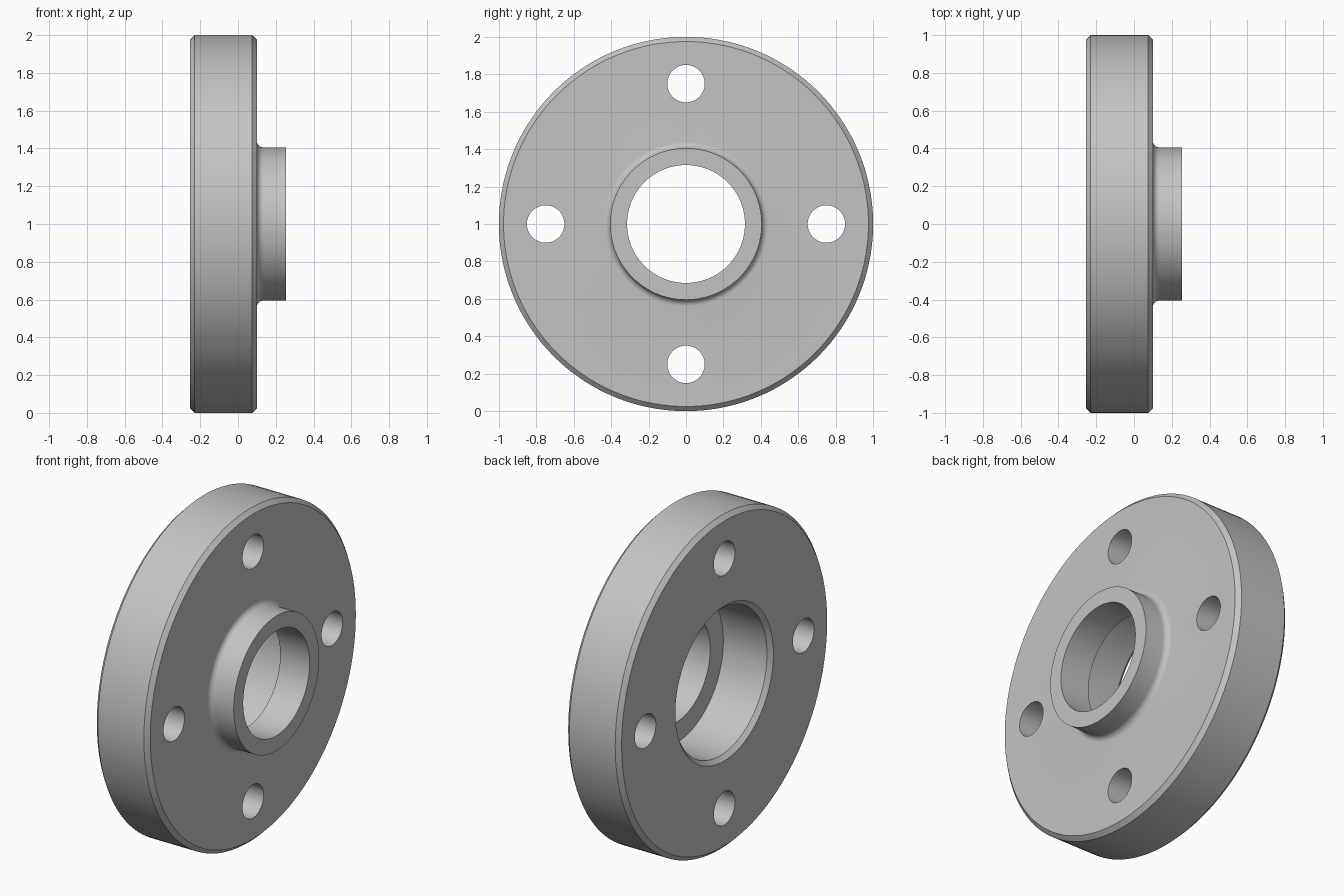
import bpy, bmesh
from math import sin, cos, pi, radians
from mathutils import Matrix, Vector

cube = bpy.data.objects.get("Cube")
if cube:
    bpy.data.objects.remove(cube, do_unlink=True)

SEGMENTS = 144
CENTRE = Vector((0, 0, 1))
BACK, FACE, HUB_END = -0.255, 0.10, 0.255
RIM, HUB, BORE, SOCKET = 1.0, 0.405, 0.315, 0.44
CHAMFER, FILLET = 0.025, 0.035

steel = bpy.data.materials.new("steel grey")
steel.use_nodes = True
colour = (0.55, 0.55, 0.55, 1)
steel.diffuse_color = colour
steel.node_tree.nodes["Principled BSDF"].inputs["Base Color"].default_value = colour


def make_object(name, bm):
    bmesh.ops.recalc_face_normals(bm, faces=bm.faces)
    mesh = bpy.data.meshes.new(name)
    bm.to_mesh(mesh)
    bm.free()
    mesh.materials.append(steel)
    obj = bpy.data.objects.new(name, mesh)
    bpy.context.collection.objects.link(obj)
    return obj


def lathe(name, profile):
    """Revolve a closed (x, radius) outline about the x axis."""
    bm = bmesh.new()
    rings = []
    for i in range(SEGMENTS):
        a = 2 * pi * i / SEGMENTS
        rings.append([bm.verts.new(CENTRE + Vector((x, r * cos(a), r * sin(a))))
                      for x, r in profile])
    n = len(profile)
    for i, ring in enumerate(rings):
        following = rings[(i + 1) % SEGMENTS]
        for j in range(n):
            k = (j + 1) % n
            bm.faces.new((ring[j], ring[k], following[k], following[j]))
    return make_object(name, bm)


# Fillet arc where the hub meets the disc face
fillet = []
for i in range(9):
    a = pi / 2 * i / 8
    fillet.append((FACE + FILLET * (1 - cos(a)), HUB + FILLET * (1 - sin(a))))

# Disc with chamfered rim, raised hub, through bore and stepped rear socket
profile = [
    (BACK, SOCKET + CHAMFER),
    (BACK, RIM - CHAMFER),
    (BACK + CHAMFER, RIM),
    (FACE - CHAMFER, RIM),
    (FACE, RIM - CHAMFER),
    *fillet,
    (HUB_END, HUB),
    (HUB_END, BORE),
    (0.06, BORE),
    (0.06, SOCKET),
    (BACK + CHAMFER, SOCKET),
]
flange = lathe("flange", profile)

# Four bolt holes on a circle
bm = bmesh.new()
for i in range(4):
    a = i * pi / 2
    place = Matrix.Translation(CENTRE + Vector((0, cos(a), sin(a))) * 0.75)
    bmesh.ops.create_cone(bm, cap_ends=True, segments=64, radius1=0.1, radius2=0.1,
                          depth=2, matrix=place @ Matrix.Rotation(pi / 2, 4, "Y"))
cutter = make_object("bolt_hole_cutter", bm)
cutter.hide_render = True

bpy.ops.object.select_all(action="DESELECT")
bpy.context.view_layer.objects.active = flange
flange.select_set(True)
holes = flange.modifiers.new("bolt holes", "BOOLEAN")
holes.operation = "DIFFERENCE"
holes.solver = "EXACT"
holes.object = cutter
bpy.ops.object.modifier_apply(modifier=holes.name)
bpy.data.objects.remove(cutter, do_unlink=True)

bpy.ops.object.shade_smooth_by_angle(angle=radians(30))
